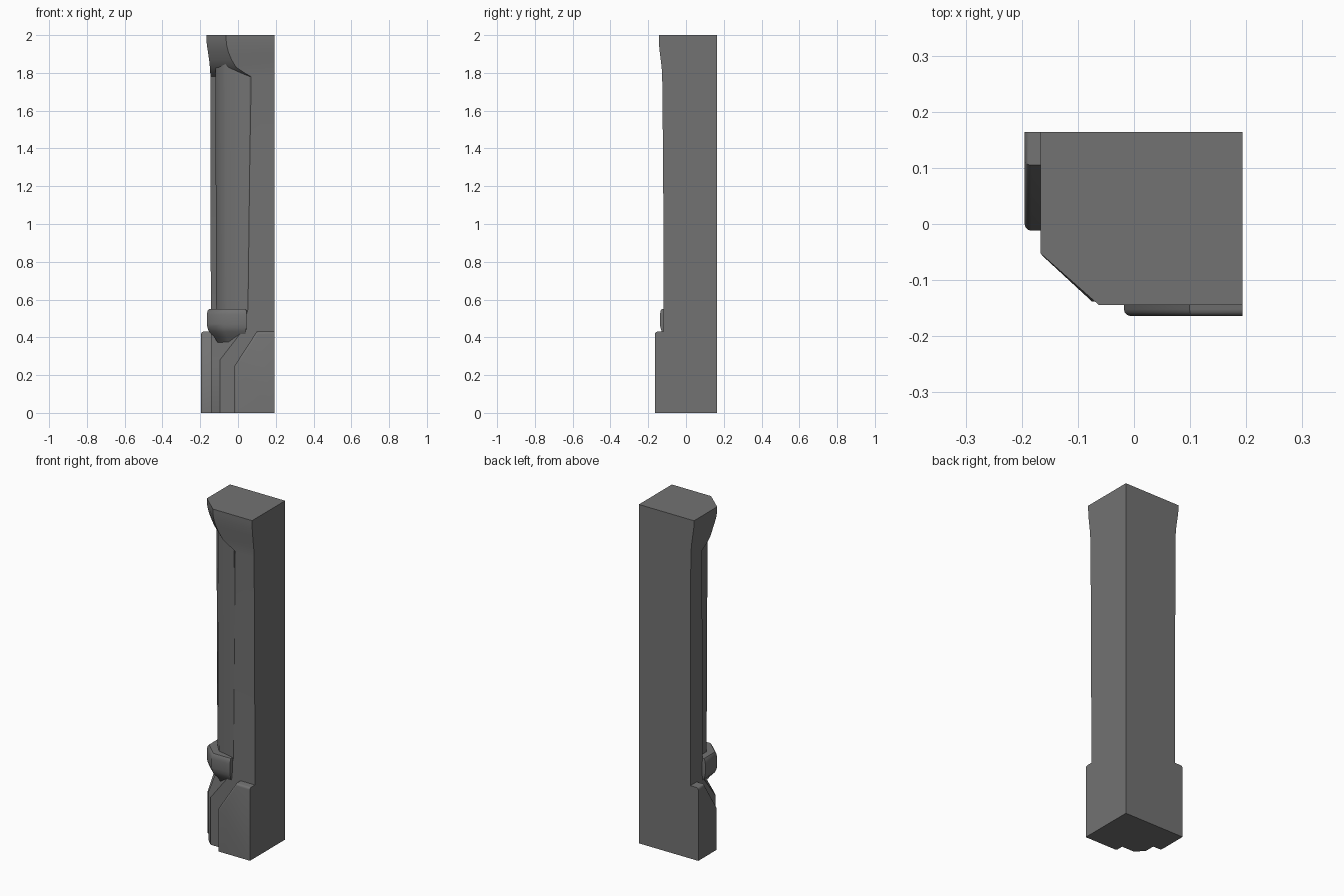
import bpy, bmesh, math
from mathutils import Vector

cube = bpy.data.objects.get("Cube")
if cube:
    bpy.data.objects.remove(cube, do_unlink=True)

stone = bpy.data.materials.new("dark_grey_stone")
stone.use_nodes = True
GREY = (0.17, 0.17, 0.17, 1)
stone.diffuse_color = GREY
stone.node_tree.nodes["Principled BSDF"].inputs["Base Color"].default_value = GREY

RIGHT, BACK = 0.193, 0.164   # flat sides that stand against the wall


def finish(name, bm, angle=30):
    bmesh.ops.recalc_face_normals(bm, faces=bm.faces)
    mesh = bpy.data.meshes.new(name)
    bm.to_mesh(mesh)
    bm.free()
    obj = bpy.data.objects.new(name, mesh)
    bpy.context.collection.objects.link(obj)
    mesh.materials.append(stone)
    bpy.ops.object.select_all(action='DESELECT')
    obj.select_set(True)
    bpy.context.view_layer.objects.active = obj
    bpy.ops.object.shade_smooth_by_angle(angle=math.radians(angle))
    return obj


def loft(name, sections, angle=30):
    """Join equal-sized outlines, given as (height, outline), into a solid."""
    bm = bmesh.new()
    rings = [[bm.verts.new((x, y, z)) for x, y in outline] for z, outline in sections]
    n = len(rings[0])
    for low, high in zip(rings, rings[1:]):
        for i in range(n):
            j = (i + 1) % n
            bm.faces.new((low[i], low[j], high[j], high[i]))
    bm.faces.new(rings[0])
    bm.faces.new(rings[-1])
    return finish(name, bm, angle)


def pillar_outline(left, front, cut_y, cut_x):
    """Rectangle with its front left-hand corner cut off."""
    return [(RIGHT, BACK), (-left, BACK), (-left, cut_y), (cut_x, -front), (RIGHT, -front)]


# Pillar body: base, widening corner cut, shaft and flared cap
body = [
    (0.00, 0.142, 0.118, -0.074, -0.096),
    (0.28, 0.142, 0.118, -0.074, -0.096),
    (0.43, 0.143, 0.118, 0.045, 0.020),
    (0.55, 0.144, 0.118, 0.050, 0.053),
    (1.30, 0.145, 0.121, 0.055, 0.062),
    (1.78, 0.146, 0.126, 0.060, 0.070),
    (1.80, 0.147, 0.127, 0.025, 0.035),
    (1.83, 0.149, 0.129, -0.010, -0.010),
    (1.87, 0.153, 0.134, -0.028, -0.034),
    (1.91, 0.159, 0.139, -0.042, -0.051),
    (1.95, 0.165, 0.143, -0.050, -0.061),
    (1.98, 0.167, 0.144, -0.052, -0.063),
    (2.00, 0.167, 0.144, -0.052, -0.063),
]
loft("pillar_body", [(z, pillar_outline(*dims)) for z, *dims in body])

# Column set into the cut corner, widening slightly towards the top
column = [(0.05, 0.05), (-0.117, 0.06), (-0.117, -0.028), (-0.065, -0.088), (0.058, -0.117)]


def spread(outline, amount):
    return [(x * amount, y * amount) for x, y in outline]


loft("corner_column", [(0.45, spread(column, 0.98)), (1.86, spread(column, 1.03))], 50)

# Rounded collar below the column with a neck tapering into the base
collar = [(0.05, 0.05), (-0.165, 0.055), (-0.165, -0.055), (-0.075, -0.138), (0.045, -0.138)]
loft("column_collar", [(z, spread(collar, s)) for z, s in (
    (0.36, 0.60), (0.40, 0.76), (0.43, 0.93), (0.45, 0.98), (0.47, 1.0),
    (0.52, 1.0), (0.54, 0.975), (0.55, 0.93))], 45)


def base_plate(name, inner, outer, start, end, along_x):
    """Raised base plate with a slanted upper corner and softened outer rim."""
    profile = [(start, 0), (end, 0), (end, 0.43), (start + 0.117, 0.43), (start, 0.25)]

    def place(u, depth, z):
        return (u, depth, z) if along_x else (depth, u, z)

    bm = bmesh.new()
    back = [bm.verts.new(place(u, inner, z)) for u, z in profile]
    rim = [bm.verts.new(place(u, outer, z)) for u, z in profile]
    for i in range(5):
        j = (i + 1) % 5
        bm.faces.new((back[i], back[j], rim[j], rim[i]))
    bm.faces.new(back)
    bm.faces.new(rim)
    soft = [bm.edges.get((rim[i], rim[(i + 1) % 5])) for i in (2, 3, 4)]
    bmesh.ops.bevel(bm, geom=soft, offset=0.012, segments=3, profile=0.5, affect='EDGES')
    return finish(name, bm, 35)


# Plates on the two exposed sides of the base
base_plate("front_base_plate", -0.10, -0.164, -0.018, RIGHT, True)
base_plate("side_base_plate", -0.12, -0.195, -0.012, BACK, False)
